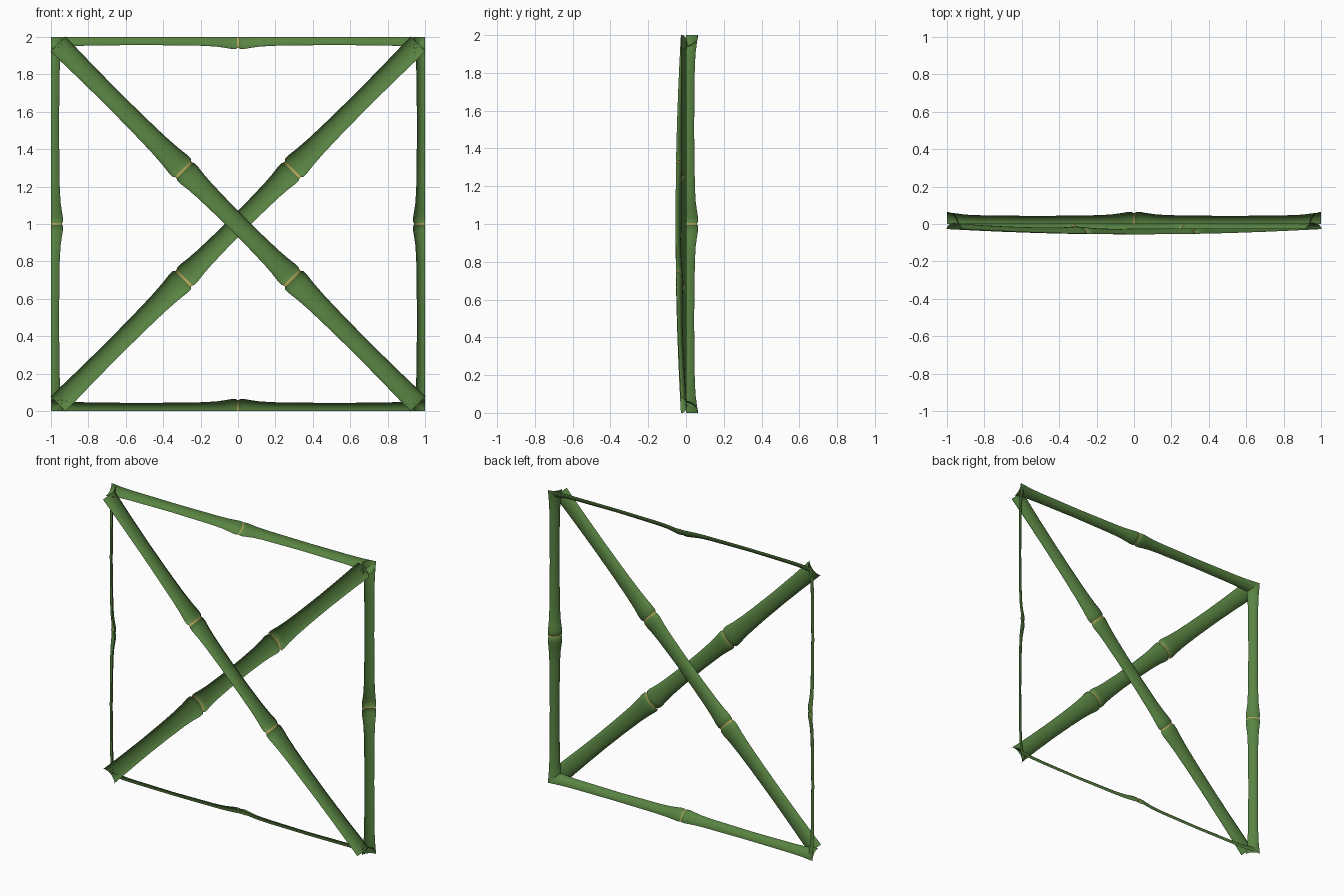
import bpy, bmesh, math
from mathutils import Vector

if "Cube" in bpy.data.objects:
    bpy.data.objects.remove(bpy.data.objects["Cube"])


def material(name, rgb):
    m = bpy.data.materials.new(name)
    m.diffuse_color = (*rgb, 1)
    m.use_nodes = True
    m.node_tree.nodes["Principled BSDF"].inputs["Base Color"].default_value = m.diffuse_color
    return m


GREEN = material("bamboo_green", (0.10, 0.23, 0.055))
TAN = material("node_tan", (0.45, 0.38, 0.10))


def shell(name, rings, mat):
    """Open skin through a list of point rings, normals towards the back."""
    bm = bmesh.new()
    rows = [[bm.verts.new(p) for p in ring] for ring in rings]
    for a, b in zip(rows, rows[1:]):
        for i in range(len(a) - 1):
            bm.faces.new((a[i], a[i + 1], b[i + 1], b[i]))
    bm.normal_update()
    if sum(f.normal.y for f in bm.faces) < 0:
        bmesh.ops.reverse_faces(bm, faces=bm.faces[:])
    me = bpy.data.meshes.new(name)
    bm.to_mesh(me)
    bm.free()
    me.materials.append(mat)
    ob = bpy.data.objects.new(name, me)
    bpy.context.collection.objects.link(ob)
    bpy.context.view_layer.objects.active = ob
    ob.select_set(True)
    bpy.ops.object.shade_smooth_by_angle(angle=math.radians(40))
    ob.select_set(False)


def arc(c, u, v, ru, rv, a0, a1, n):
    pts = []
    for i in range(n + 1):
        a = math.radians(a0 + (a1 - a0) * i / n)
        pts.append(c + u * (ru * math.cos(a)) + v * (rv * math.sin(a)))
    return pts


Y = Vector((0, 1, 0))
MID = Vector((0, 0, 1))

# Frame poles: quarter-round skins, swollen at both ends and the middle node
half = [(0.004, 0.060), (0.012, 0.064), (0.035, 0.064), (0.07, 0.058), (0.12, 0.051),
        (0.2, 0.047), (0.5, 0.043), (0.8, 0.046), (0.9, 0.050), (0.96, 0.058), (1.0, 0.063)]
for name, side, along in (("left_pole", (-1, 0, 0), (0, 0, 1)), ("right_pole", (1, 0, 0), (0, 0, 1)),
                          ("bottom_pole", (0, 0, -1), (1, 0, 0)), ("top_pole", (0, 0, 1), (1, 0, 0))):
    side, along = Vector(side), Vector(along)

    def quarter(t, r):
        return arc(MID + side + along * t, -side, Y, r, r, 0, 90, 8)

    for s, tag in ((-1, "a"), (1, "b")):
        shell(f"{name}_{tag}", [quarter(s * t, r) for t, r in half], GREEN)
    shell(f"{name}_node", [quarter(t, 0.059) for t in (-0.005, 0.005)], TAN)

# Diagonal braces: shallow half-round skins, open to the front, two nodes each
NODE, END = 0.41, 1.36
inner = [(-0.404, 0.060), (-0.395, 0.066), (-0.37, 0.066), (-0.32, 0.059), (-0.25, 0.054), (-0.1, 0.050)]
inner += [(-t, r) for t, r in reversed(inner)]
outer = [(0.416, 0.062), (0.425, 0.069), (0.455, 0.069), (0.51, 0.062), (0.6, 0.056),
         (0.75, 0.052), (0.95, 0.050), (1.15, 0.052), (1.28, 0.055), (END, 0.057)]
for name, sx, bow in (("front_brace", -1, 0.028), ("rear_brace", 1, 0.0)):
    along = Vector((sx, 0, 1)).normalized()
    across = Vector((1, 0, -sx)).normalized()

    def trough(t, r):
        y = -0.027 - bow * (1 - (t / END) ** 2)
        return arc(MID + along * t + Y * y, across, Y, r, r * 0.55, 0, 180, 12)

    shell(f"{name}_middle", [trough(t, r) for t, r in inner], GREEN)
    for s, tag in ((-1, "lower"), (1, "upper")):
        shell(f"{name}_{tag}", [trough(s * t, r) for t, r in outer], GREEN)
        shell(f"{name}_{tag}_node", [trough(s * (NODE + d), 0.060) for d in (-0.007, 0.007)], TAN)
